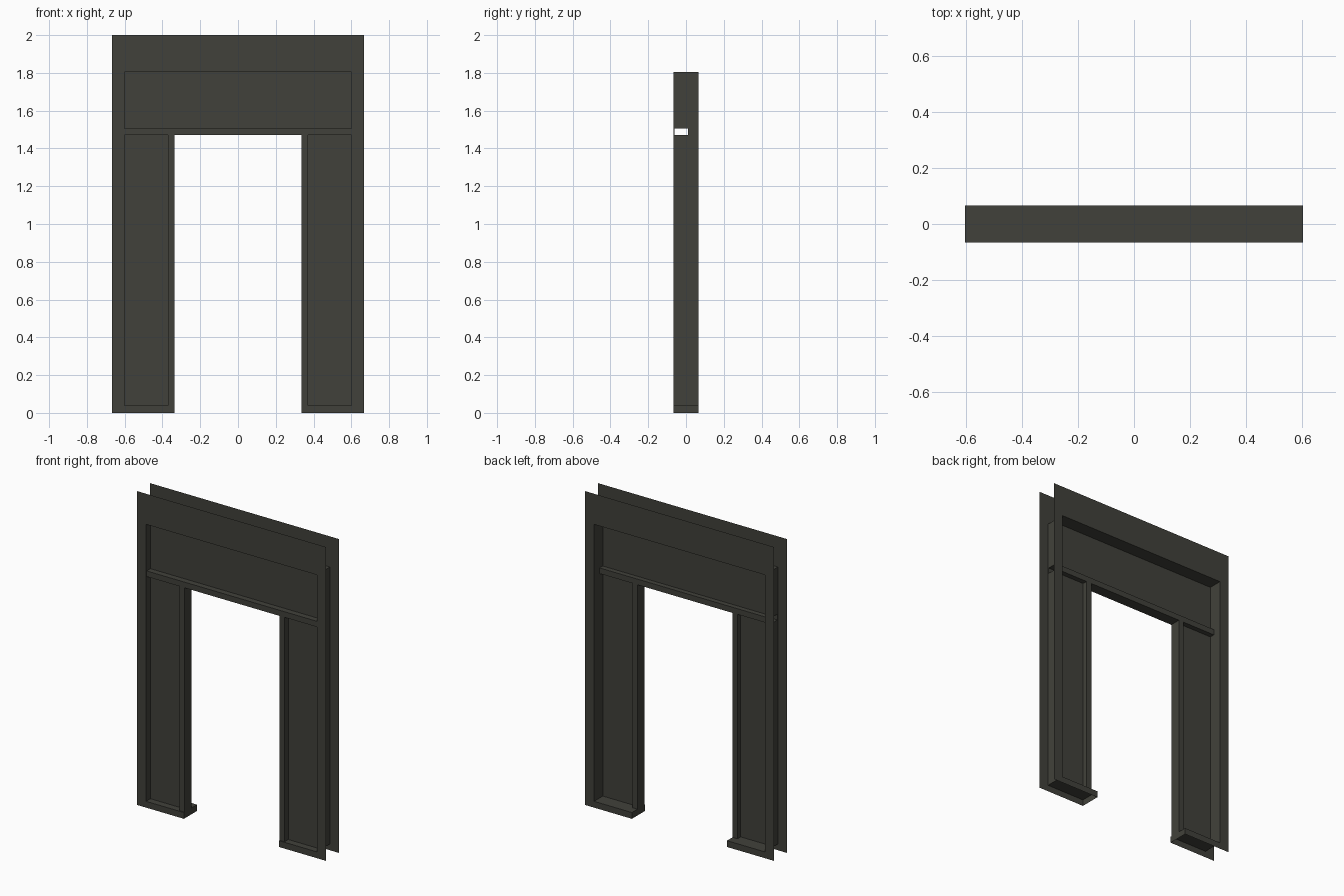
import bpy

if "Cube" in bpy.data.objects:
    bpy.data.objects.remove(bpy.data.objects["Cube"])

# One flat dark grey paint
paint = bpy.data.materials.new("dark grey paint")
paint.diffuse_color = (0.053, 0.053, 0.043, 1)
paint.use_nodes = True
paint.node_tree.nodes["Principled BSDF"].inputs["Base Color"].default_value = paint.diffuse_color

D = 0.066                      # half depth of the frame
OUT, REC, INN, JMB = 0.667, 0.602, 0.335, 0.37   # outer, recess, opening, jamb x
TOP, HEAD, BAR1, BAR0, SILL = 2.0, 1.805, 1.506, 1.47, 0.04
B0, B1 = -0.06, 0.01           # depth range of the hollow bars
PANEL = -0.022                 # depth of the panels


def rect(axis, c, u, v):
    """Flat rectangle at coordinate c on an axis; u and v span the other two."""
    pts = [(u[0], v[0]), (u[1], v[0]), (u[1], v[1]), (u[0], v[1])]
    out = []
    for a, b in pts:
        p = [a, b]
        p.insert(axis, c)
        out.append(tuple(p))
    return out


def build(name, quads):
    verts, index, faces = [], {}, []
    for q in quads:
        f = []
        for p in q:
            if p not in index:
                index[p] = len(verts)
                verts.append(p)
            f.append(index[p])
        faces.append(f)
    me = bpy.data.meshes.new(name)
    me.from_pydata(verts, [], faces)
    me.materials.append(paint)
    me.update()
    ob = bpy.data.objects.new(name, me)
    bpy.context.collection.objects.link(ob)
    return ob


def span(s, a, b):
    return (a, b) if s > 0 else (-b, -a)


# Thin front and back casing sheets
for name, y in (("front_casing", -D), ("back_casing", D)):
    q = [rect(1, y, (-REC, REC), (HEAD, TOP))]
    for s in (-1, 1):
        q += [rect(1, y, span(s, REC, OUT), (HEAD, TOP)),
              rect(1, y, span(s, REC, OUT), (SILL, HEAD)),
              rect(1, y, span(s, REC, OUT), (0, SILL)),
              rect(1, y, span(s, INN, REC), (0, SILL))]
    build(name, q)

# Head reveal, upper panel and open-ended transom tube
build("head_reveal", [rect(2, HEAD, (-REC, REC), (-D, D))])
build("upper_panel", [rect(1, PANEL, (-REC, REC), (BAR1, HEAD))])
build("transom_bar", [rect(1, y, (-REC, REC), (BAR0, BAR1)) for y in (B0, B1)]
      + [rect(2, z, (-REC, REC), (B0, B1)) for z in (BAR0, BAR1)])

for s, side in ((-1, "left"), (1, "right")):
    # Side reveal, with a gap where the hollow transom ends
    build(side + "_side_reveal", [
        rect(0, s * REC, (-D, D), (SILL, BAR0)),
        rect(0, s * REC, (-D, D), (BAR1, HEAD)),
        rect(0, s * REC, (-D, B0), (BAR0, BAR1)),
        rect(0, s * REC, (B1, D), (BAR0, BAR1))])
    # Sill top and its inner end
    build(side + "_sill", [
        rect(2, SILL, span(s, INN, REC), (-D, D)),
        rect(0, s * INN, (-D, D), (0, SILL))])
    # Jamb post beside the opening
    build(side + "_jamb", [rect(1, y, span(s, INN, JMB), (SILL, BAR0)) for y in (B0, B1)]
          + [rect(0, s * x, (B0, B1), (SILL, BAR0)) for x in (INN, JMB)])
    # Lower panel
    build(side + "_lower_panel", [rect(1, PANEL, span(s, JMB, REC), (SILL, BAR0))])
